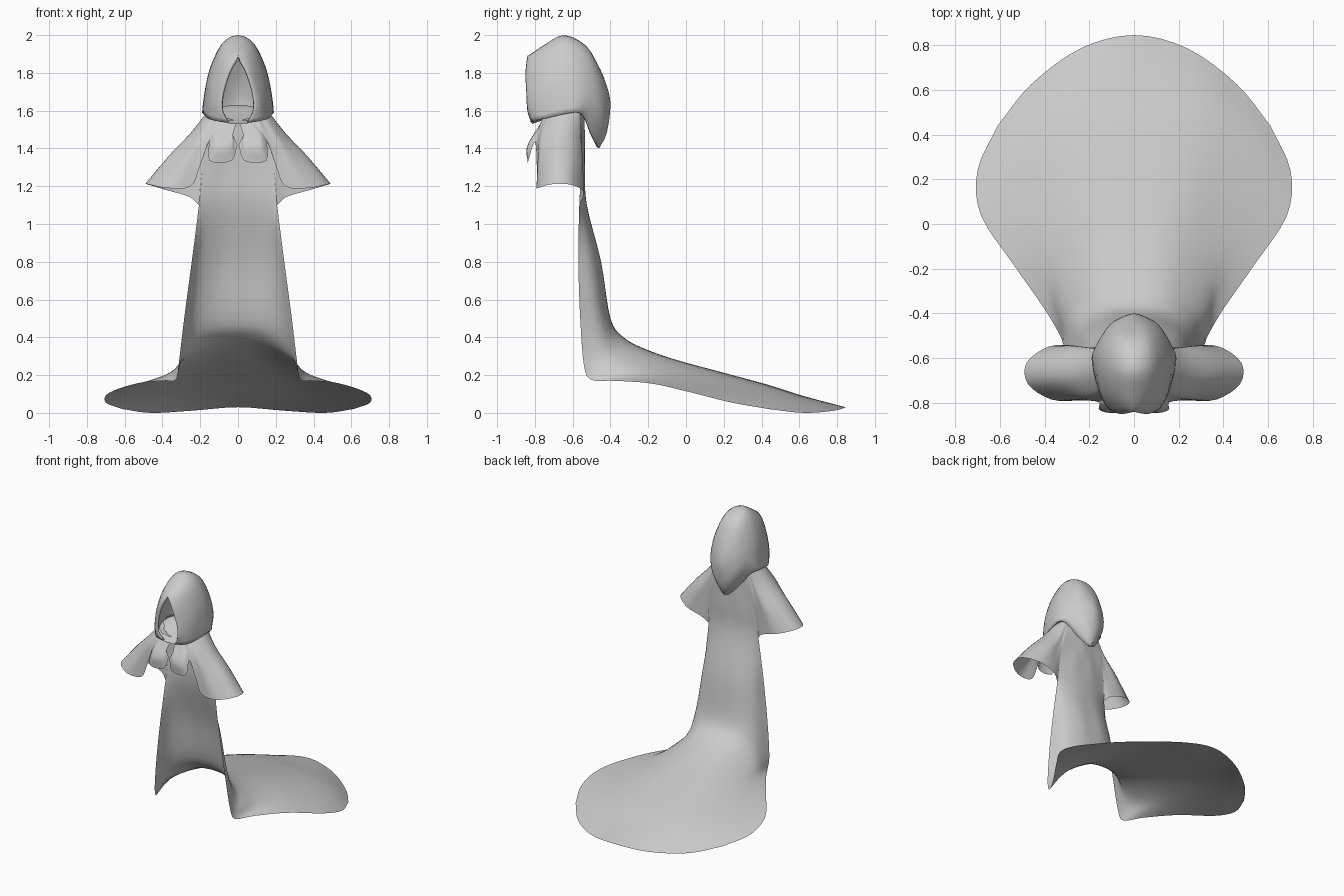
import bpy, bmesh
from mathutils import Vector


def beyond(end, inner):
    """Phantom point past an end: mirrored on the centre line, else extrapolated."""
    if abs(end.x) < 1e-6 and abs(inner.x) > 1e-6:
        return Vector((-inner.x, inner.y, inner.z))
    return 2 * end - inner


def spline(points, n):
    """Smooth curve through the points, n steps per span."""
    p = [Vector(q) for q in points]
    p = [beyond(p[0], p[1])] + p + [beyond(p[-1], p[-2])]
    out = []
    for i in range(1, len(p) - 2):
        a, b, c, d = p[i - 1:i + 3]
        for k in range(n):
            t = k / n
            out.append(0.5 * (2 * b + (c - a) * t + (2 * a - 5 * b + 4 * c - d) * t * t
                              + (3 * b - a - 3 * c + d) * t ** 3))
    return out + [p[-2]]


def sheet(name, rows, nu=4, nv=4, angle=0.7):
    """Cloth surface through rows of points (right half), mirrored in x."""
    fine = [spline(r, nu) for r in rows]
    cols = [spline(c, nv) for c in zip(*fine)]
    bm = bmesh.new()
    grid = [[bm.verts.new(v) for v in c] for c in cols]
    for a, b in zip(grid, grid[1:]):
        for i in range(len(a) - 1):
            bm.faces.new((a[i], a[i + 1], b[i + 1], b[i]))
    geom = bm.verts[:] + bm.edges[:] + bm.faces[:]
    dup = bmesh.ops.duplicate(bm, geom=geom)["geom"]
    for v in dup:
        if isinstance(v, bmesh.types.BMVert):
            v.co.x *= -1
    bmesh.ops.remove_doubles(bm, verts=bm.verts[:], dist=0.0006)
    bmesh.ops.recalc_face_normals(bm, faces=bm.faces[:])
    me = bpy.data.meshes.new(name)
    bm.to_mesh(me)
    bm.free()
    ob = bpy.data.objects.new(name, me)
    bpy.context.collection.objects.link(ob)
    bpy.ops.object.select_all(action='DESELECT')
    ob.select_set(True)
    bpy.context.view_layer.objects.active = ob
    bpy.ops.object.shade_smooth_by_angle(angle=angle)
    return ob


def level(z, *xy):
    return [(x, y, z) for x, y in xy]


# back of the cloak and trailing train: each row runs from side edge to centre
sheet("cloak_train", [
    level(1.62, (.10, -.56), (.07, -.545), (.035, -.54), (0, -.54)),
    level(1.45, (.16, -.55), (.1, -.545), (.05, -.54), (0, -.535)),
    level(1.28, (.19, -.555), (.13, -.545), (.07, -.535), (0, -.535)),
    level(1.10, (.207, -.565), (.15, -.545), (.08, -.53), (0, -.525)),
    level(0.80, (.245, -.57), (.20, -.50), (.10, -.455), (0, -.45)),
    level(0.50, (.285, -.56), (.23, -.46), (.12, -.41), (0, -.40)),
    [(.315, -.54, .25), (.27, -.42, .32), (.15, -.35, .385), (0, -.33, .40)],
    [(.33, -.50, .175), (.32, -.36, .25), (.17, -.25, .325), (0, -.22, .34)],
    [(.40, -.38, .17), (.35, -.20, .22), (.18, -.08, .275), (0, -.05, .28)],
    [(.54, -.18, .155), (.42, 0, .18), (.22, .13, .22), (0, .17, .22)],
    [(.685, .04, .105), (.50, .25, .12), (.27, .40, .145), (0, .43, .15)],
    [(.70, .24, .055), (.53, .42, .065), (.28, .58, .085), (0, .62, .09)],
    [(.61, .44, .02), (.46, .625, 0), (.24, .785, .012), (0, .845, .03)],
])

# shoulder cape: each row falls from neck to hem, going front to back
sheet("shoulder_cape", [
    [(0, -.76, 1.545), (.02, -.79, 1.5), (.025, -.81, 1.465), (.003, -.82, 1.42)],
    [(.02, -.76, 1.55), (.035, -.79, 1.5), (.035, -.835, 1.42), (.035, -.835, 1.335)],
    [(.06, -.755, 1.56), (.09, -.79, 1.5), (.12, -.84, 1.41), (.15, -.835, 1.335)],
    [(.07, -.75, 1.57), (.10, -.78, 1.51), (.13, -.80, 1.47), (.155, -.80, 1.435)],
    [(.09, -.75, 1.58), (.13, -.78, 1.5), (.17, -.79, 1.41), (.20, -.79, 1.31)],
    [(.10, -.73, 1.60), (.16, -.775, 1.48), (.21, -.785, 1.36), (.25, -.79, 1.20)],
    [(.12, -.71, 1.61), (.21, -.76, 1.47), (.29, -.775, 1.33), (.37, -.785, 1.19)],
    [(.14, -.66, 1.62), (.25, -.685, 1.48), (.36, -.70, 1.36), (.475, -.715, 1.21)],
    [(.14, -.61, 1.62), (.24, -.61, 1.48), (.35, -.61, 1.36), (.48, -.62, 1.21)],
    [(.13, -.57, 1.62), (.20, -.56, 1.46), (.29, -.55, 1.33), (.38, -.548, 1.18)],
    [(.115, -.56, 1.62), (.17, -.555, 1.45), (.23, -.55, 1.3), (.26, -.545, 1.145)],
    [(.10, -.56, 1.62), (.16, -.55, 1.45), (.19, -.555, 1.28), (.207, -.565, 1.10)],
])

# hood: slices from the pointed face opening to the back centre line
hood = sheet("hood", [
    [(.05, -.82, 1.535), (.085, -.84, 1.6), (.083, -.845, 1.69), (.05, -.85, 1.8), (.0002, -.84, 1.89)],
    [(.115, -.81, 1.545), (.12, -.82, 1.62), (.105, -.82, 1.73), (.06, -.82, 1.86), (0, -.815, 1.905)],
    [(.16, -.74, 1.56), (.16, -.74, 1.64), (.145, -.74, 1.76), (.085, -.74, 1.91), (0, -.74, 1.955)],
    [(.19, -.60, 1.59), (.18, -.60, 1.68), (.15, -.61, 1.82), (.085, -.63, 1.955), (0, -.645, 2.0)],
    [(.155, -.54, 1.57), (.145, -.50, 1.66), (.12, -.50, 1.78), (.07, -.52, 1.91), (0, -.53, 1.945)],
    [(.085, -.50, 1.47), (.09, -.44, 1.56), (.08, -.435, 1.68), (.05, -.45, 1.79), (0, -.465, 1.84)],
    [(0, -.46, 1.4), (0, -.42, 1.48), (0, -.40, 1.62), (0, -.41, 1.7), (0, -.44, 1.79)],
], nu=3, nv=3, angle=0.6)
lining = hood.modifiers.new("lining", 'SOLIDIFY')
lining.thickness = 0.015

# dished floor closing the hood at the neck
sheet("hood_floor", [
    [(.055, -.815, 1.535), (.035, -.815, 1.53), (0, -.815, 1.53)],
    [(.115, -.79, 1.55), (.06, -.76, 1.55), (0, -.76, 1.55)],
    [(.155, -.72, 1.57), (.08, -.69, 1.58), (0, -.69, 1.58)],
    [(.175, -.60, 1.595), (.09, -.59, 1.62), (0, -.58, 1.63)],
    [(.14, -.53, 1.575), (.07, -.50, 1.60), (0, -.49, 1.60)],
])
